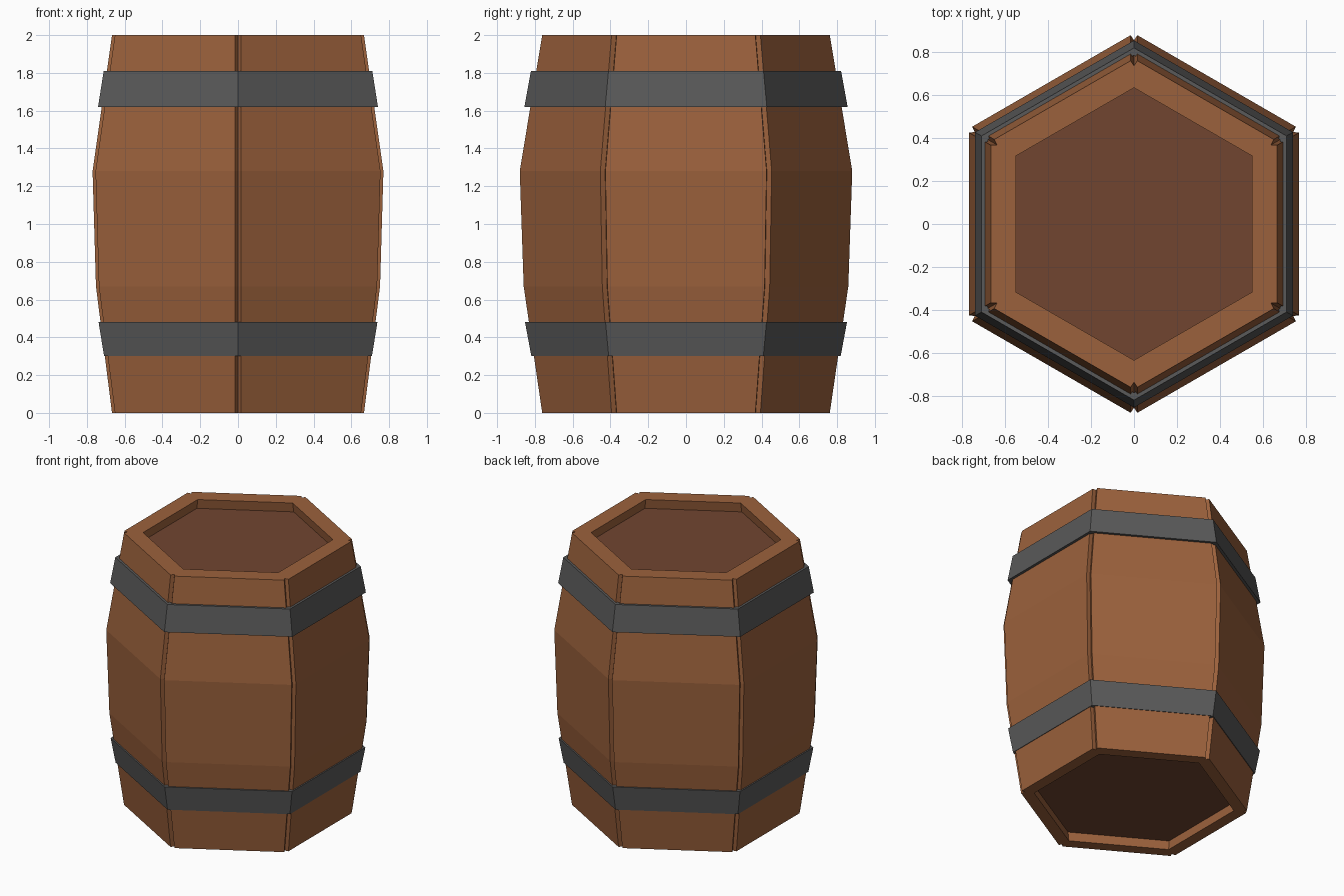
import bpy, bmesh, math

if "Cube" in bpy.data.objects:
    bpy.data.objects.remove(bpy.data.objects["Cube"])

T = math.tan(math.pi / 6)


def material(name, rgb):
    m = bpy.data.materials.new(name)
    m.diffuse_color = (*rgb, 1)
    m.use_nodes = True
    m.node_tree.nodes["Principled BSDF"].inputs["Base Color"].default_value = m.diffuse_color
    return m


WOOD = material("wood", (0.33, 0.12, 0.045))
LID = material("dark_wood", (0.165, 0.06, 0.03))
IRON = material("iron", (0.1, 0.1, 0.1))


def loft(name, rings, mat, closed=False):
    """Skin a list of point rings; cap the ends, or join last to first."""
    bm = bmesh.new()
    loops = [[bm.verts.new(p) for p in ring] for ring in rings]
    pairs = list(zip(loops, loops[1:]))
    if closed:
        pairs.append((loops[-1], loops[0]))
    else:
        bm.faces.new(loops[0])
        bm.faces.new(loops[-1])
    for a, b in pairs:
        n = len(a)
        for i in range(n):
            j = (i + 1) % n
            bm.faces.new((a[i], a[j], b[j], b[i]))
    bmesh.ops.recalc_face_normals(bm, faces=bm.faces)
    mesh = bpy.data.meshes.new(name)
    bm.to_mesh(mesh)
    bm.free()
    mesh.materials.append(mat)
    obj = bpy.data.objects.new(name, mesh)
    bpy.context.collection.objects.link(obj)
    return obj


def hexagon(apothem, z):
    r = apothem / math.cos(math.pi / 6)
    return [(r * math.cos(math.radians(30 + 60 * k)),
             r * math.sin(math.radians(30 + 60 * k)), z) for k in range(6)]


# Staves: (height, outer apothem, inner apothem), with notched outer edges
PROFILE = [(0, 0.667, 0.585), (0.67, 0.752, 0.65),
           (1.28, 0.77, 0.665), (2.0, 0.667, 0.55)]


def stave_ring(z, outer, inner):
    d = 0.028
    half = [(inner, inner * T), (outer - d, (outer - d) * T),
            (outer, outer * T - 0.018)]
    section = half + [(r, -t) for r, t in reversed(half)]
    return [(r, t, z) for r, t in section]


for k in range(6):
    stave = loft(f"stave_{k + 1}", [stave_ring(*p) for p in PROFILE], WOOD)
    stave.rotation_euler.z = k * math.pi / 3

# Recessed end boards
loft("top_board", [hexagon(0.575, 1.88), hexagon(0.57, 1.93)], LID)
loft("bottom_board", [hexagon(0.6, 0.07), hexagon(0.605, 0.12)], LID)

# Iron hoops following the slope of the staves
for name, z0, a0, z1, a1 in (("lower_hoop", 0.30, 0.709, 0.48, 0.738),
                             ("upper_hoop", 1.62, 0.741, 1.81, 0.711)):
    loft(name, [hexagon(a0, z0), hexagon(a1, z1),
                hexagon(a1 - 0.03, z1), hexagon(a0 - 0.03, z0)],
         IRON, closed=True)
